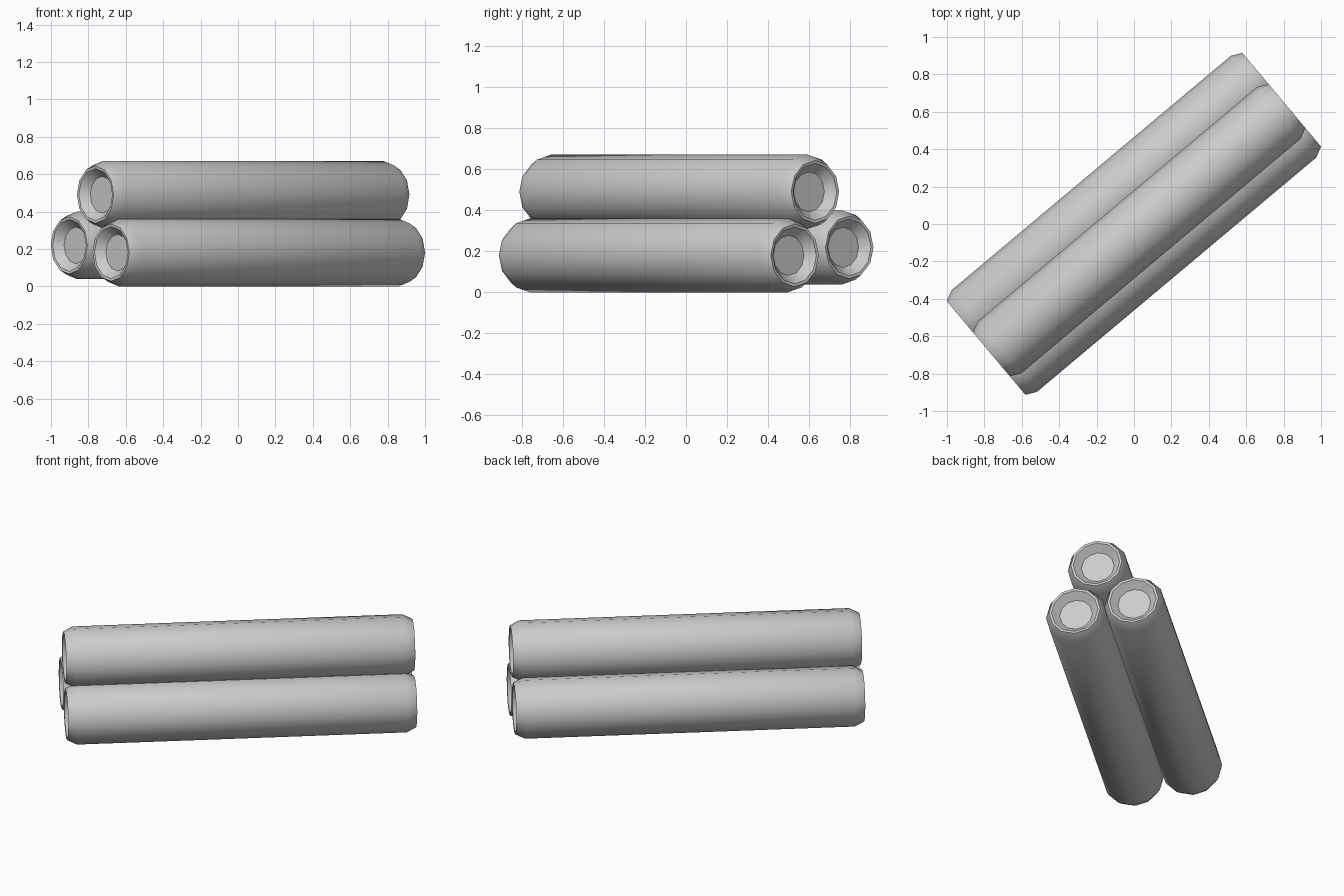
import bpy, bmesh, math
from mathutils import Matrix, Vector

if "Cube" in bpy.data.objects:
    bpy.data.objects.remove(bpy.data.objects["Cube"])

SIDES = 12
YAW = math.radians(40)
# lengthwise position and radius: recessed cap, rim, chamfer, mirrored at the far end
END = [(0.985, 0.098), (1.03, 0.139), (1.032, 0.153), (0.975, 0.181)]
PROFILE = [(-t, r) for t, r in END] + [(t, r) for t, r in reversed(END)]


def stick(name, side, height):
    """Lathe one hollow-ended stick lying along its local x axis."""
    bm = bmesh.new()
    rings = []
    for t, r in PROFILE:
        rings.append([bm.verts.new((t, r * math.sin(2 * math.pi * i / SIDES),
                                    r * math.cos(2 * math.pi * i / SIDES)))
                      for i in range(SIDES)])
    for a, b in zip(rings, rings[1:]):
        for i in range(SIDES):
            j = (i + 1) % SIDES
            bm.faces.new((a[i], a[j], b[j], b[i]))
    bm.faces.new(rings[0])
    bm.faces.new(rings[-1])
    bmesh.ops.recalc_face_normals(bm, faces=bm.faces)
    mesh = bpy.data.meshes.new(name)
    bm.to_mesh(mesh)
    bm.free()
    obj = bpy.data.objects.new(name, mesh)
    bpy.context.collection.objects.link(obj)
    turn = Matrix.Rotation(YAW, 4, 'Z')
    obj.matrix_world = turn @ Matrix.Translation(Vector((0, -side, height)))
    bpy.ops.object.select_all(action='DESELECT')
    obj.select_set(True)
    bpy.context.view_layer.objects.active = obj
    bpy.ops.object.shade_smooth_by_angle(angle=math.radians(31))
    return obj


# Pyramid stack, slightly rolled about its length
stick("lower_front_stick", 0.173, 0.181)
stick("lower_back_stick", -0.175, 0.22)
stick("upper_stick", 0.043, 0.491)
